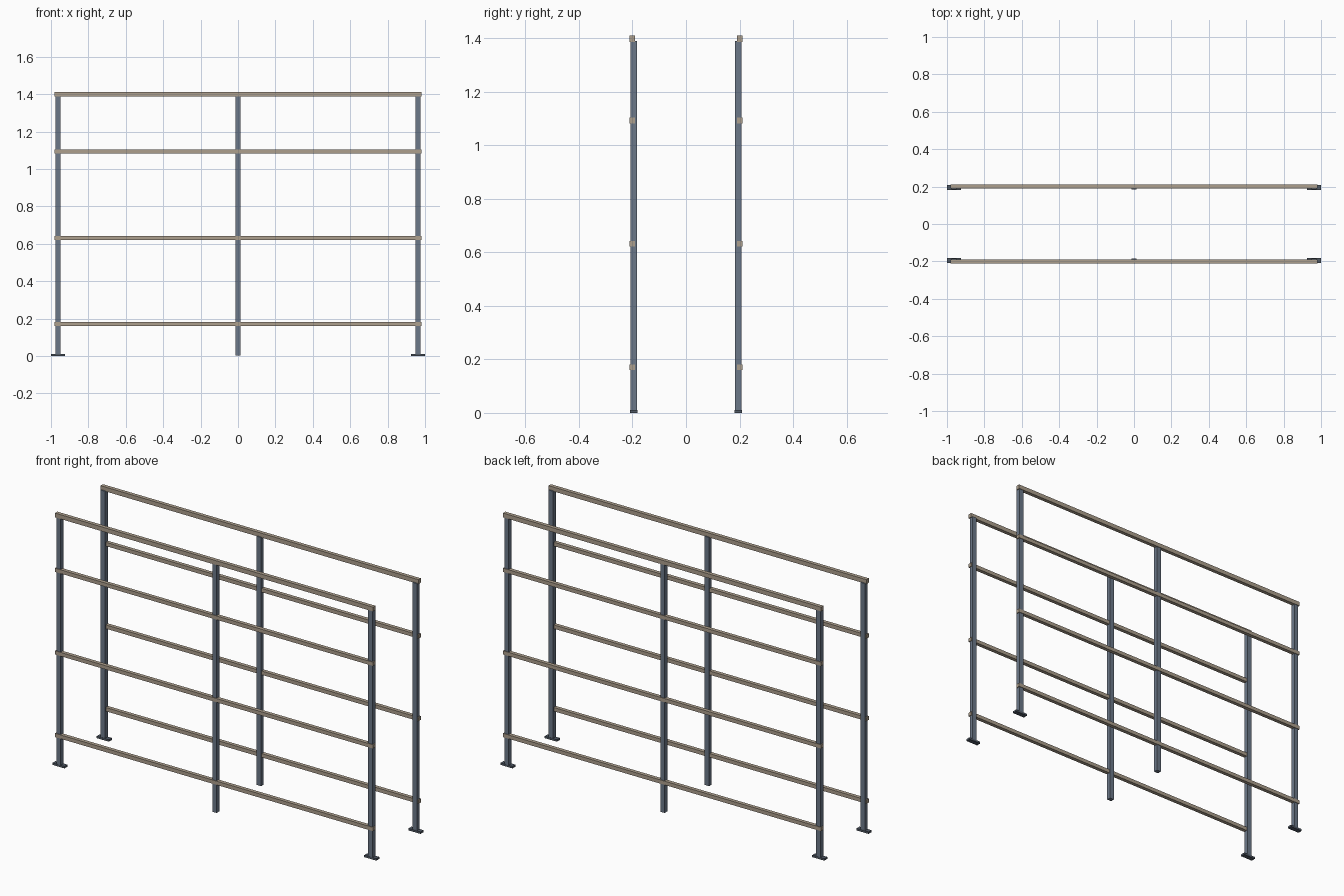
import bpy, bmesh
from mathutils import Vector

if "Cube" in bpy.data.objects:
    bpy.data.objects.remove(bpy.data.objects["Cube"])


def material(name, rgb):
    m = bpy.data.materials.new(name)
    m.diffuse_color = (*rgb, 1)
    m.use_nodes = True
    m.node_tree.nodes["Principled BSDF"].inputs["Base Color"].default_value = m.diffuse_color
    return m


STEEL = material("blue_grey_steel", (0.15, 0.19, 0.25))
DARK = material("dark_steel", (0.08, 0.10, 0.13))
TAN = material("tan_rail", (0.42, 0.35, 0.27))


def box(name, lo, hi, mat):
    lo, hi = Vector(lo), Vector(hi)
    bm = bmesh.new()
    bmesh.ops.create_cube(bm, size=1)
    for v in bm.verts:
        v.co = (lo + hi) / 2 + v.co * (hi - lo)
    me = bpy.data.meshes.new(name)
    bm.to_mesh(me)
    bm.free()
    me.materials.append(mat)
    ob = bpy.data.objects.new(name, me)
    bpy.context.collection.objects.link(ob)


def span(side, a, b):
    return sorted((side * a, side * b))


for side, label in ((-1, "front"), (1, "back")):
    # upright posts
    y0, y1 = span(side, 0.184, 0.2075)
    for x, pos in ((-0.963, "left"), (0, "middle"), (0.963, "right")):
        box(f"{label}_{pos}_post", (x - 0.0135, y0, 0.002),
            (x + 0.0135, y1, 1.39), STEEL)
    # foot plates under the end posts
    y0, y1 = span(side, 0.182, 0.2085)
    for x, pos in ((-0.9625, "left"), (0.9625, "right")):
        box(f"{label}_{pos}_foot_plate", (x - 0.0375, y0, 0),
            (x + 0.0375, y1, 0.011), DARK)
    # long horizontal rails
    y0, y1 = span(side, 0.190, 0.211)
    for i, z in enumerate((0.171, 0.632, 1.093)):
        box(f"{label}_rail_{i + 1}", (-0.982, y0, z - 0.0105),
            (0.982, y1, z + 0.0105), TAN)
    # top rail
    box(f"{label}_top_rail", (-0.982, y0, 1.387),
        (0.982, y1, 1.411), TAN)
